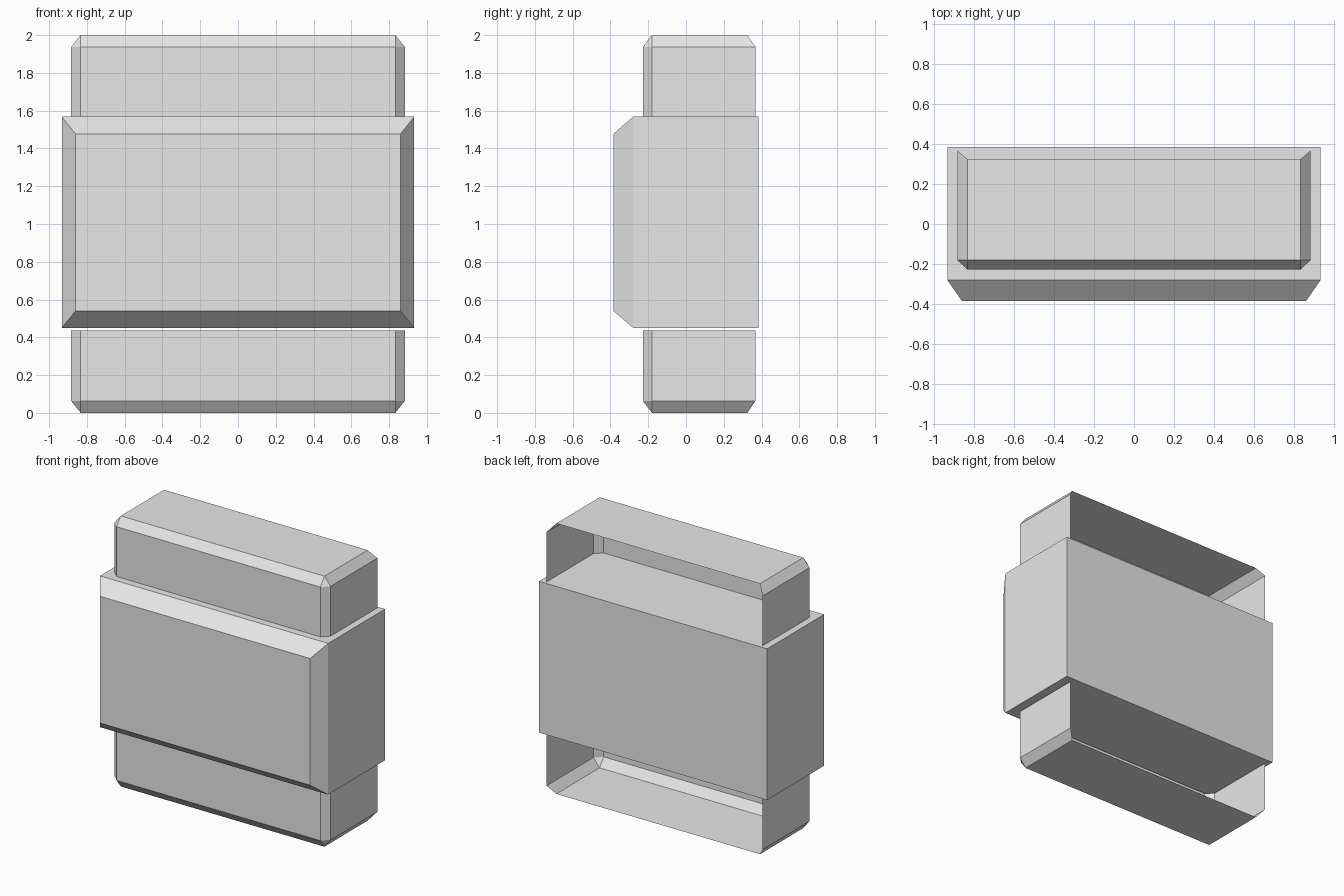
import bpy
import bmesh

cube = bpy.data.objects.get("Cube")
if cube:
    bpy.data.objects.remove(cube, do_unlink=True)

grey = bpy.data.materials.new("plain_grey")
grey.use_nodes = True
COLOUR = (0.8, 0.8, 0.8, 1.0)
grey.diffuse_color = COLOUR
grey.node_tree.nodes["Principled BSDF"].inputs["Base Color"].default_value = COLOUR


def finish(name, bm):
    mesh = bpy.data.meshes.new(name)
    bm.to_mesh(mesh)
    bm.free()
    mesh.materials.append(grey)
    obj = bpy.data.objects.new(name, mesh)
    bpy.context.collection.objects.link(obj)
    return obj


def loft(bm, rings, closed=False):
    """Skin consecutive rings of points and cap the last one."""
    rows = [[bm.verts.new(p) for p in ring] for ring in rings]
    n = len(rows[0])
    for a, b in zip(rows, rows[1:]):
        for i in range(n if closed else n - 1):
            j = (i + 1) % n
            bm.faces.new((a[i], a[j], b[j], b[i]))
    bm.faces.new(rows[-1])
    return rows


def end_shell(name, z_rim, z_shoulder, z_end):
    """Thin chamfered shell, open at the back and towards the body."""
    x, x_in = 0.883, 0.833
    front, front_in, back, back_in = -0.228, -0.18, 0.367, 0.325
    half = [(x_in, front), (x, front_in), (x, back)]
    cap = [(x_in, front_in), (x_in, front_in), (x_in, back_in)]

    def ring(points, z):
        left = [(-px, py, z) for px, py in reversed(points)]
        return left + [(px, py, z) for px, py in points]

    bm = bmesh.new()
    loft(bm, [ring(half, z_rim), ring(half, z_shoulder), ring(cap, z_end)])
    # Collapse the doubled cap corners into triangular corner facets
    bmesh.ops.remove_doubles(bm, verts=bm.verts, dist=0.0001)
    if z_end < z_rim:
        bmesh.ops.reverse_faces(bm, faces=bm.faces)
    return finish(name, bm)


def body(name):
    """Closed block with a wide bevel around its front face."""
    def ring(x, y, low, high):
        return [(-x, y, low), (x, y, low), (x, y, high), (-x, y, high)]

    bm = bmesh.new()
    rows = loft(bm, [ring(0.933, 0.385, 0.45, 1.568),
                     ring(0.933, -0.28, 0.45, 1.568),
                     ring(0.86, -0.385, 0.54, 1.477)], closed=True)
    bm.faces.new(rows[0][::-1])
    bmesh.ops.recalc_face_normals(bm, faces=bm.faces)
    return finish(name, bm)


body("main_body")
end_shell("upper_shell", 1.57, 1.938, 2.0)
end_shell("lower_shell", 0.435, 0.063, 0.0)
